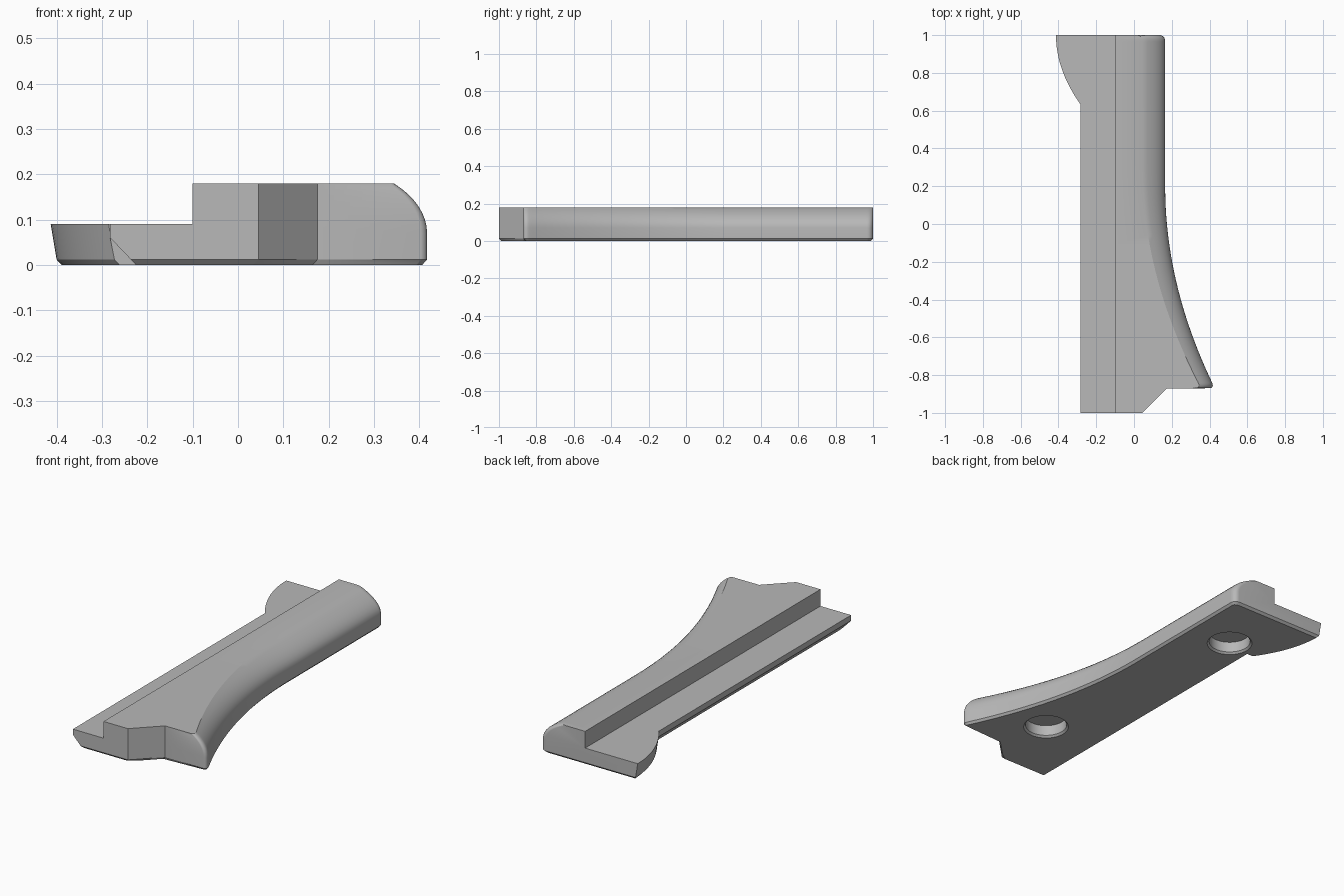
import bpy, bmesh
from math import sin, cos, pi, sqrt

cube = bpy.data.objects.get("Cube")
if cube:
    bpy.data.objects.remove(cube, do_unlink=True)

grey = bpy.data.materials.new("plain grey")
grey.use_nodes = True
COLOUR = (0.48, 0.48, 0.48, 1)
grey.diffuse_color = COLOUR
grey.node_tree.nodes["Principled BSDF"].inputs["Base Color"].default_value = COLOUR

TOP, LEDGE, EDGE = 0.18, 0.09, 0.012   # heights of top, ledge and bottom bevel
FLARE, TAB, R = -0.87, 0.635, 0.03     # flare end, tab start, corner radius


def loft(name, rings):
    """Skin a list of matching closed rings and cap both ends."""
    bm = bmesh.new()
    rows = [[bm.verts.new(p) for p in ring] for ring in rings]
    n = len(rows[0])
    for a, b in zip(rows, rows[1:]):
        for i in range(n):
            j = (i + 1) % n
            bm.faces.new((a[i], a[j], b[j], b[i]))
    for row in (rows[0], rows[-1]):
        bm.faces.new(row[1:-1])
        bm.faces.new((row[0], row[1], row[-2], row[-1]))
    bmesh.ops.recalc_face_normals(bm, faces=bm.faces)
    mesh = bpy.data.meshes.new(name)
    bm.to_mesh(mesh)
    bm.free()
    mesh.materials.append(grey)
    obj = bpy.data.objects.new(name, mesh)
    bpy.context.collection.objects.link(obj)
    return obj


def span(a, b, n):
    return [a + (b - a) * i / n for i in range(n + 1)]


def corner(d):
    """Sideways pull-in of a rounded corner at distance d from the end."""
    return R - sqrt(R * R - (R - d) ** 2) if d < R else 0


def section(y, flared=True, tab=False):
    # left side: undercut flange, or the drafted tab
    if tab:
        x = -0.413 + 0.128 * ((1 - y) / (1 - TAB)) ** 2
        left = [(x + 0.024, 0), (x + 0.013, EDGE), (x + 0.005, 0.06), (x, LEDGE)]
    else:
        left = [(-0.225, 0), (-0.236, EDGE), (-0.282, 0.06), (-0.282, LEDGE)]
    # right side: rounded shoulder sweeping out, or the plain nose wall
    if flared:
        pull = corner(y - FLARE) + corner(1 - y)
        outer = 0.165 + 0.23 * max(0, 0.2 - y) ** 2 - pull
        inner = 0.045 + 0.227 * max(0, 0.3 - y) ** 2 - pull
    else:
        outer = inner = 0.045 + (y + 1)
    right = []
    for a in span(pi / 4, 0, 8):
        t = (1 - cos(a)) / (1 - cos(pi / 4))
        right.append((outer + (inner - outer) * t,
                      0.07 + (TOP - 0.07) * sin(a) / sin(pi / 4)))
    right += [(outer, EDGE), (outer - 0.011, 0)]
    # bottom bevel at the two ends
    front = y - (FLARE if flared else -1)
    fade = max(0, 1 - front / R) - max(0, 1 - (1 - y) / R)
    pts = left + [(-0.1, LEDGE), (-0.1, TOP)] + right
    return [(x, y + (EDGE * fade if z == 0 else 0), z) for x, z in pts]


# Body: nose, flared grip, tab end
round_in = [R * (1 - cos(a)) for a in span(0, pi / 2, 6)]
rings = [section(y, flared=False) for y in (-1, -0.96, FLARE)]
rings += [section(FLARE + 0.0005 + d) for d in round_in]
rings += [section(y) for y in span(-0.82, 0.32, 24)]
rings += [section(TAB)]
rings += [section(y, tab=True) for y in span(TAB + 0.0005, 0.965, 12)]
rings += [section(1 - d, tab=True) for d in reversed(round_in)]
body = loft("grip_body", rings)

# Two countersunk blind holes in the underside
for cx, cy in ((0.085, -0.6), (-0.086, 0.66)):
    profile = [(0.12, -0.005), (0.105, 0.01), (0.105, 0.067)]
    cutter = loft("hole_cutter", [
        [(cx + r * cos(k * pi / 24), cy + r * sin(k * pi / 24), z) for k in range(48)]
        for r, z in profile])
    cutter.hide_render = True
    mod = body.modifiers.new("hole", "BOOLEAN")
    mod.operation, mod.solver, mod.object = "DIFFERENCE", "EXACT", cutter
    bpy.context.view_layer.objects.active = body
    bpy.ops.object.modifier_apply(modifier=mod.name)
    bpy.data.objects.remove(cutter, do_unlink=True)

bpy.ops.object.select_all(action="DESELECT")
body.select_set(True)
bpy.context.view_layer.objects.active = body
bpy.ops.object.shade_smooth_by_angle(angle=pi / 7)
